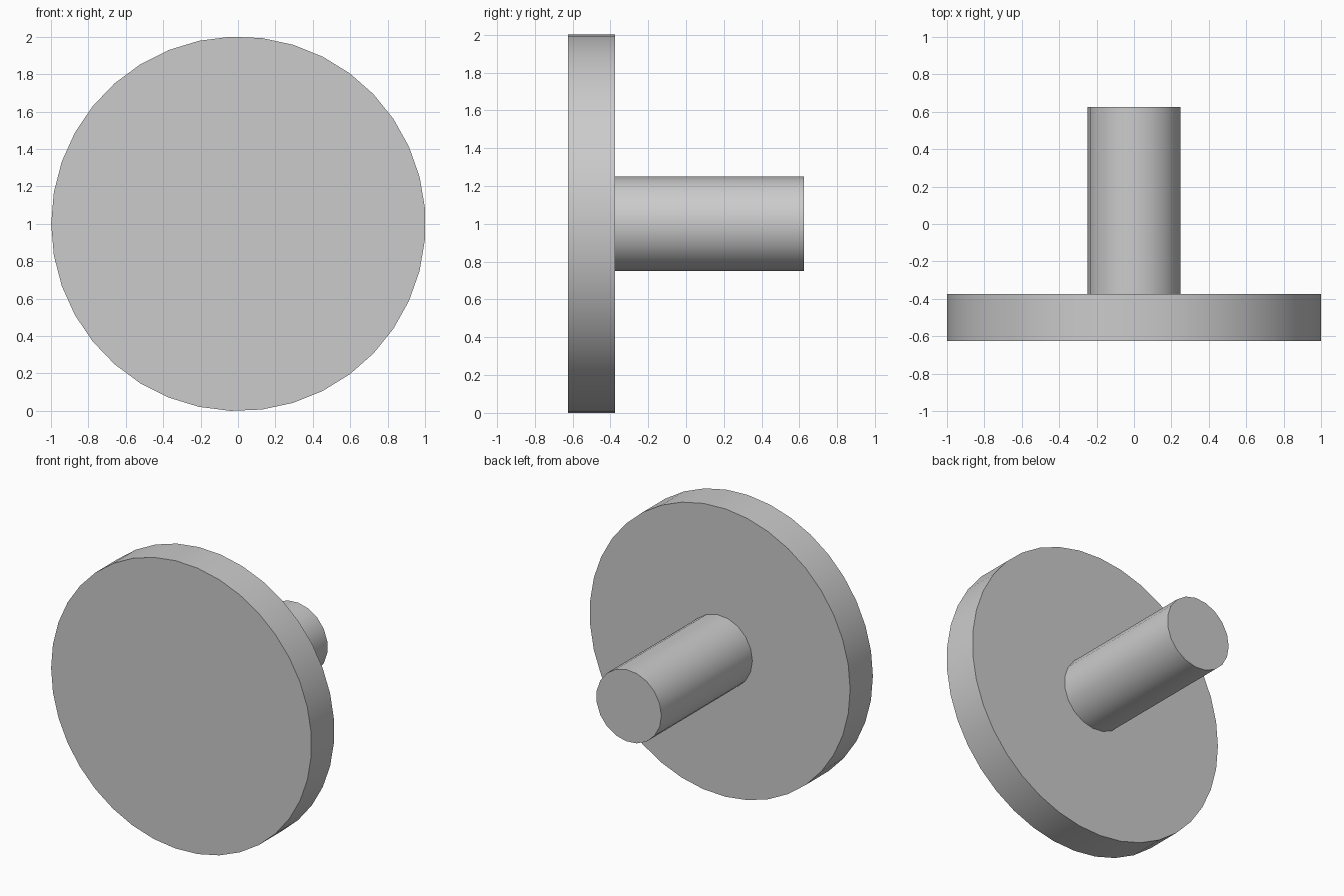
import bpy, bmesh
from math import pi, cos, sin, radians

cube = bpy.data.objects.get("Cube")
if cube:
    bpy.data.objects.remove(cube)

grey = bpy.data.materials.new("light grey")
grey.use_nodes = True
colour = (0.6, 0.6, 0.6, 1)
grey.diffuse_color = colour
grey.node_tree.nodes["Principled BSDF"].inputs["Base Color"].default_value = colour


def round_bar(name, radius, sides, y_front, y_back, front_cap=True):
    """Cylinder along y, centred at height 1, with one corner on the -x side."""
    bm = bmesh.new()
    angles = [pi + 2 * pi * i / sides for i in range(sides)]
    front, back = [
        [bm.verts.new((radius * cos(a), y, 1 + radius * sin(a))) for a in angles]
        for y in (y_front, y_back)
    ]
    for i in range(sides):
        j = (i + 1) % sides
        bm.faces.new((front[i], back[i], back[j], front[j]))
    bm.faces.new(back)
    if front_cap:
        bm.faces.new(front)
    bmesh.ops.recalc_face_normals(bm, faces=bm.faces)
    mesh = bpy.data.meshes.new(name)
    bm.to_mesh(mesh)
    bm.free()
    mesh.materials.append(grey)
    obj = bpy.data.objects.new(name, mesh)
    bpy.context.collection.objects.link(obj)
    obj.location.x = 0.002
    bpy.ops.object.select_all(action="DESELECT")
    obj.select_set(True)
    bpy.context.view_layer.objects.active = obj
    bpy.ops.object.shade_smooth_by_angle(angle=radians(30))
    return obj


# Wide flat head at the front
round_bar("disc_head", 1.001, 37, -0.625, -0.375)
# Shaft behind it; its front end is closed by the head
shaft = round_bar("shaft", 0.25, 19, -0.375, 0.625, front_cap=False)
# Fix the open end's outward direction explicitly
bm = bmesh.new()
bm.from_mesh(shaft.data)
end = max(bm.faces, key=lambda f: f.calc_center_median().y)
if end.normal.y < 0:
    bmesh.ops.reverse_faces(bm, faces=bm.faces)
bm.to_mesh(shaft.data)
bm.free()
